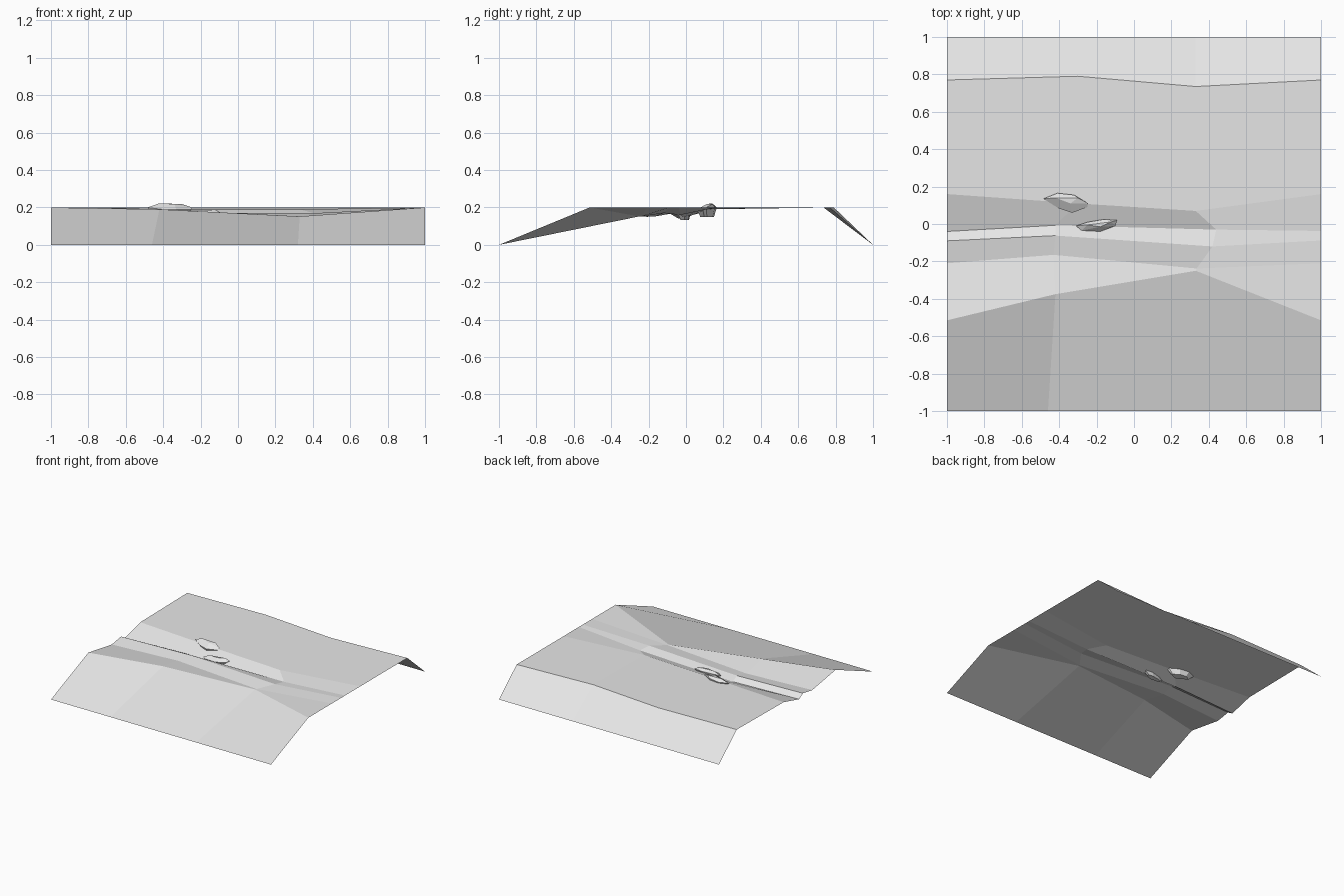
import bpy
import bmesh

cube = bpy.data.objects.get("Cube")
if cube:
    bpy.data.objects.remove(cube, do_unlink=True)

stone = bpy.data.materials.new("pale_grey_stone")
stone.use_nodes = True
GREY = (0.8, 0.8, 0.8, 1)
stone.diffuse_color = GREY
stone.node_tree.nodes["Principled BSDF"].inputs["Base Color"].default_value = GREY


def finish(bm, name):
    mesh = bpy.data.meshes.new(name)
    bm.to_mesh(mesh)
    bm.free()
    mesh.materials.append(stone)
    obj = bpy.data.objects.new(name, mesh)
    bpy.context.collection.objects.link(obj)
    return obj


# Ground sheet: lines running left to right, lofted from front to back
ground_lines = [
    [(-1, -1, 0), (-.46, -1, 0), (.32, -1, 0), (1, -1, 0)],                      # front foot
    [(-1, -.515, .2), (-.42, -.375, .19), (.33, -.25, .152), (1, -.515, .2)],    # front ridge
    [(-1, -.21, .15), (-.43, -.165, .152), (.335, -.238, .152), (1, -.21, .2)],  # bank foot
    [(-1, -.09, .17), (-.42, -.062, .17), (.42, -.12, .17), (1, -.088, .2)],     # channel lip
    [(-1, -.04, .14), (-.42, -.007, .142), (.44, -.03, .16), (1, -.037, .2)],    # channel bed
    [(-1, .16, .192), (-.3, .11, .19), (.33, .07, .19), (1, .16, .2)],           # far bank
    [(-1, .77, .2), (-.3, .79, .2), (.33, .735, .2), (1, .77, .2)],              # back ridge
    [(-1, 1, 0), (-.3, 1, 0), (.33, 1, 0), (1, 1, 0)],                           # back foot
]
bm = bmesh.new()
rows = [[bm.verts.new(p) for p in line] for line in ground_lines]
for a, b in zip(rows, rows[1:]):
    for i in range(len(a) - 1):
        bm.faces.new((a[i], a[i + 1], b[i + 1], b[i]))
finish(bm, "ground")


# Angular boulders: hull of a waist outline, a top facet and a shrunken base
def boulder(name, waist, top, base_z):
    bm = bmesh.new()
    cx = sum(p[0] for p in waist) / len(waist)
    cy = sum(p[1] for p in waist) / len(waist)
    base = [(cx + (x - cx) * .6, cy + (y - cy) * .7, base_z) for x, y, z in waist]
    for p in waist + top + base:
        bm.verts.new(p)
    result = bmesh.ops.convex_hull(bm, input=bm.verts[:])
    loose = [v for v in bm.verts if not v.link_faces]
    bmesh.ops.delete(bm, geom=loose, context='VERTS')
    bmesh.ops.dissolve_limit(bm, angle_limit=.08, verts=bm.verts[:], edges=bm.edges[:])
    bmesh.ops.recalc_face_normals(bm, faces=bm.faces[:])
    return finish(bm, name)


boulder("bank_boulder",
        [(-.485, .135, .2), (-.41, .165, .2), (-.32, .155, .205), (-.245, .11, .2),
         (-.25, .09, .19), (-.33, .06, .19), (-.405, .085, .19)],
        [(-.42, .14, .222), (-.3, .14, .218), (-.34, .11, .218)], .15)
boulder("channel_boulder",
        [(-.31, -.01, .16), (-.25, .01, .165), (-.16, .025, .17), (-.09, .02, .17),
         (-.1, -.01, .165), (-.18, -.04, .16), (-.28, -.035, .16)],
        [(-.25, -.005, .185), (-.12, .012, .188), (-.18, -.015, .187)], .133)
